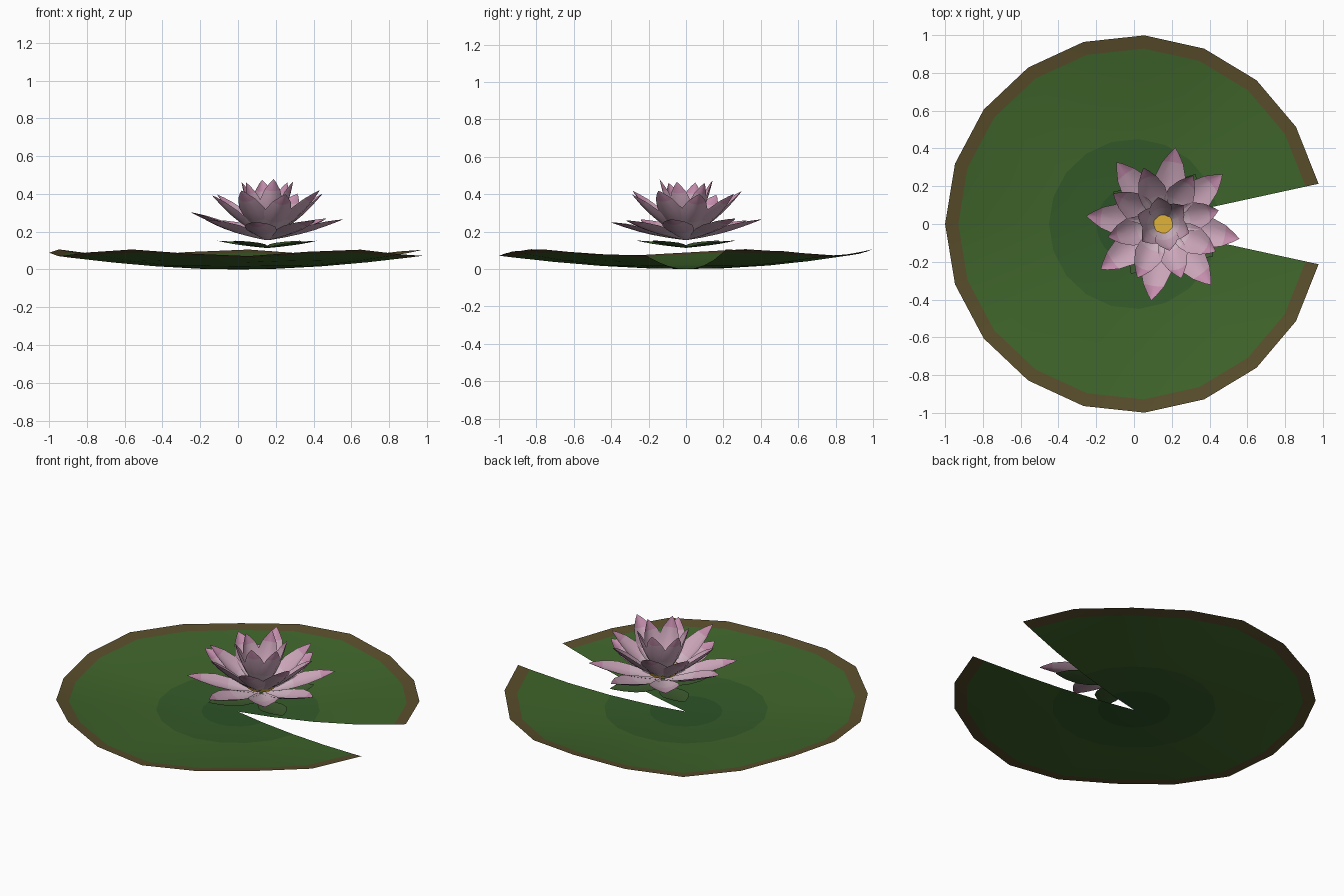
import bpy, bmesh, math, random
from mathutils import Vector

if "Cube" in bpy.data.objects:
    bpy.data.objects.remove(bpy.data.objects["Cube"])

random.seed(4)


def mat(name, rgb):
    m = bpy.data.materials.new(name)
    m.diffuse_color = (*rgb, 1)
    m.use_nodes = True
    m.node_tree.nodes["Principled BSDF"].inputs["Base Color"].default_value = m.diffuse_color
    return m


PAD = [mat("leaf_heart", (0.025, 0.085, 0.02)), mat("leaf_inner", (0.035, 0.105, 0.022)),
       mat("leaf_outer", (0.05, 0.13, 0.024)), mat("leaf_rim", (0.10, 0.075, 0.025))]
PETAL = [mat("petal_base", (0.62, 0.45, 0.53)), mat("petal_middle", (0.60, 0.38, 0.49)),
         mat("petal_tip", (0.56, 0.27, 0.42))]
SEPAL = [mat("sepal_green", (0.05, 0.11, 0.03))] * 3
GOLD = mat("gold", (0.75, 0.45, 0.04))


def finish(bm, name, mats, smooth=True):
    me = bpy.data.meshes.new(name)
    bm.to_mesh(me)
    bm.free()
    for m in mats:
        me.materials.append(m)
    for p in me.polygons:
        p.use_smooth = smooth
    ob = bpy.data.objects.new(name, me)
    bpy.context.collection.objects.link(ob)
    return ob


# lily pad: notched, shallow dish with a five-wave rim
def lily_pad(segments=18, notch=math.radians(12.3)):
    bm = bmesh.new()
    radii = [0.2, 0.45, 0.7, 0.93, 1.0]
    ring_mat = [0, 1, 2, 2, 3]
    apex = bm.verts.new((0, 0, 0))
    prev = None
    for r, mi in zip(radii, ring_mat):
        ring = []
        for i in range(segments + 1):
            a = notch + (2 * math.pi - 2 * notch) * i / segments
            z = 0.088 * r ** 2 + 0.018 * r ** 3 * math.sin(5 * a)
            ring.append(bm.verts.new((r * math.cos(a), r * math.sin(a), z)))
        for i in range(segments):
            if prev:
                f = bm.faces.new((prev[i], ring[i], ring[i + 1], prev[i + 1]))
            else:
                f = bm.faces.new((apex, ring[i], ring[i + 1]))
            f.material_index = mi
        prev = ring
    finish(bm, "lily_pad", PAD)


CENTRE = Vector((0.155, 0, 0))
SHAPE = [(0, 0.25), (0.2, 0.62), (0.42, 0.95), (0.6, 1.0), (0.8, 0.68), (0.93, 0.28), (1, 0.0)]


# petal: cupped, pointed blade from base (r, z) to tip (r, z)
def petal(name, angle, base, tip, width, cup, sag, mats):
    bm = bmesh.new()
    out = Vector((math.cos(angle), math.sin(angle), 0))
    side = Vector((-out.y, out.x, 0))
    dr, dz = tip[0] - base[0], tip[1] - base[1]
    length = math.hypot(dr, dz)
    normal = (out * -dz + Vector((0, 0, dr))) / length
    rows = []
    for t, w in SHAPE:
        spine = CENTRE + out * (base[0] + dr * t) + Vector((0, 0, base[1] + dz * t))
        spine -= normal * sag * math.sin(math.pi * t)
        cols = (0,) if w == 0 else (-1, -0.5, 0, 0.5, 1)
        rows.append([bm.verts.new(spine + side * (c * w * width / 2) + normal * (cup * w * c * c))
                     for c in cols])
    for k, (a, b) in enumerate(zip(rows, rows[1:])):
        for i in range(4):
            vs = (a[i], a[i + 1], b[0]) if len(b) == 1 else (a[i], a[i + 1], b[i + 1], b[i])
            f = bm.faces.new(vs[::-1])
            f.normal_update()
            if f.normal.dot(normal) < 0:
                f.normal_flip()
            f.material_index = 0 if k < 2 else 1 if k < 4 else 2
    finish(bm, name, mats)


lily_pad()

# sepals under the flower
for i in range(4):
    petal(f"sepal_{i + 1}", math.radians(-33 + 90 * i), (0.0, 0.113), (0.315, 0.152),
          0.15, 0.008, 0.004, SEPAL)

# outer whorl: wide, nearly flat petals
outer = [(-11, 0.265), (40, 0.27), (81, 0.265), (127, 0.26), (174, 0.303), (216, 0.265),
         (261, 0.25), (308, 0.26)]
for i, (deg, z) in enumerate(outer):
    petal(f"outer_petal_{i + 1}", math.radians(deg), (0.01, 0.155), (0.41, z),
          0.165, 0.028, 0.014, PETAL)

# middle whorl: half raised
for i in range(8):
    deg = 16 + 45 * i + random.uniform(-4, 4)
    petal(f"middle_petal_{i + 1}", math.radians(deg), (0.01, 0.165),
          (0.31 + random.uniform(-0.01, 0.01), 0.405 + random.uniform(-0.02, 0.02)),
          0.15, 0.03, 0.02, PETAL)

# inner whorl: steep petals
for i in range(6):
    deg = 40 + 60 * i + random.uniform(-4, 4)
    petal(f"inner_petal_{i + 1}", math.radians(deg), (0.015, 0.18),
          (0.145, 0.47 + random.uniform(-0.012, 0.012)), 0.125, 0.026, 0.018, PETAL)

# golden flower heart
bm = bmesh.new()
bmesh.ops.create_cone(bm, cap_ends=True, segments=10, radius1=0.075, radius2=0.095, depth=0.04)
bmesh.ops.translate(bm, verts=bm.verts, vec=CENTRE + Vector((0, 0, 0.213)))
finish(bm, "flower_heart", [GOLD], smooth=False)
